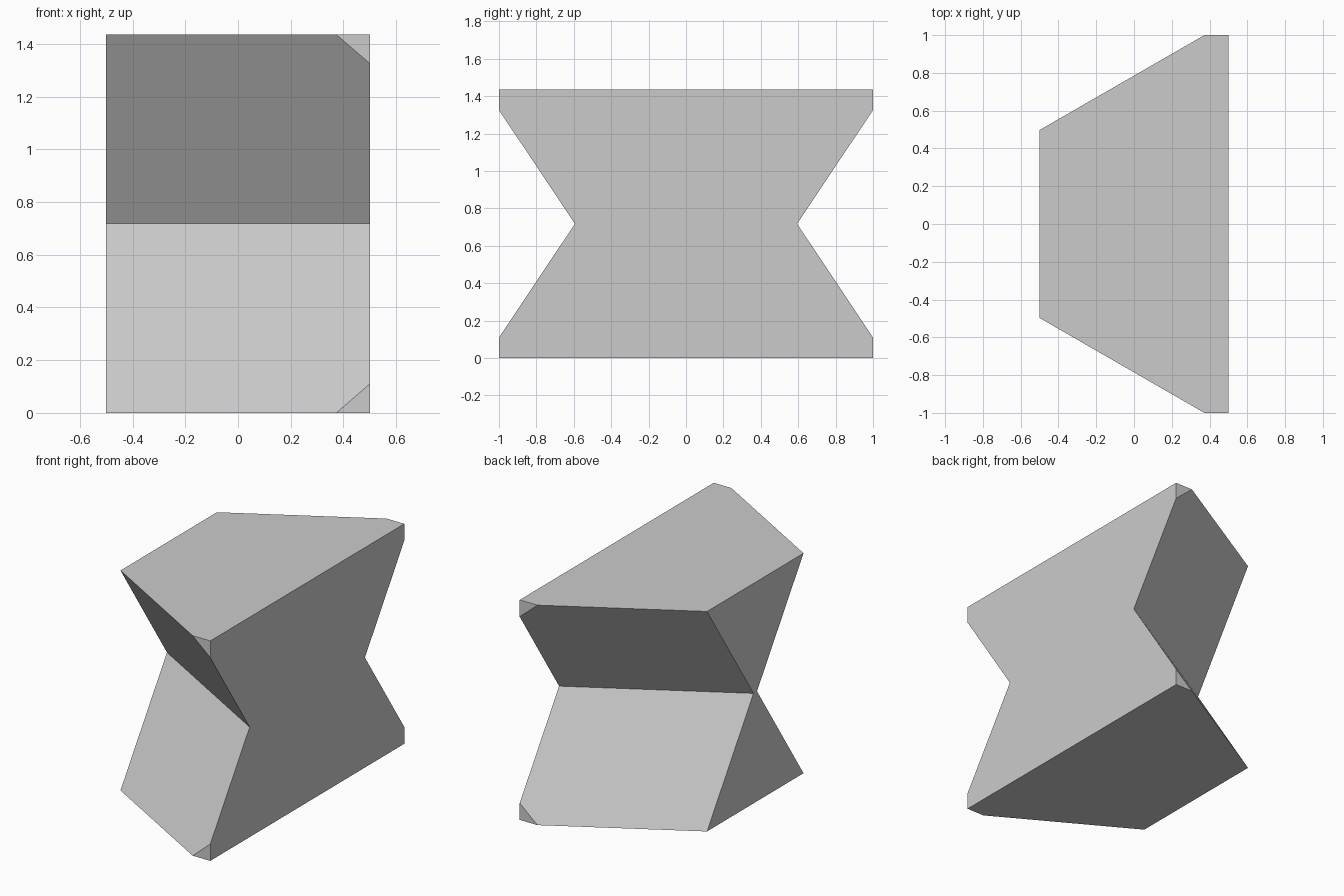
import bpy
import bmesh
from mathutils import Matrix, Vector

cube = bpy.data.objects.get("Cube")
if cube:
    bpy.data.objects.remove(cube, do_unlink=True)

HALF_HEIGHT = 0.7175   # from the waist to the top
WAIST = 0.594          # half depth of the waist on the wide side
TAPER = 0.576          # change of half depth along x
FLARE = 0.668          # change of half depth along z

# Plain grey material
grey = bpy.data.materials.new("plain grey")
grey.use_nodes = True
colour = (0.6, 0.6, 0.6, 1)
grey.diffuse_color = colour
grey.node_tree.nodes["Principled BSDF"].inputs["Base Color"].default_value = colour

# Upper half: a block standing on the waist plane
bm = bmesh.new()
bmesh.ops.create_cube(bm, size=1, matrix=Matrix.Translation((0, 0, HALF_HEIGHT / 2))
                      @ Matrix.Diagonal((1, 2, HALF_HEIGHT, 1)))

# Slanted cuts on the front and back, leaving small corner flats
for side in (-1, 1):
    cut = bmesh.ops.bisect_plane(
        bm, geom=bm.verts[:] + bm.edges[:] + bm.faces[:],
        plane_co=Vector((0.5, side * WAIST, 0)),
        plane_no=Vector((-TAPER, side, -FLARE)), clear_outer=True)
    rim = [e for e in cut["geom_cut"] if isinstance(e, bmesh.types.BMEdge)]
    bmesh.ops.contextual_create(bm, geom=rim)

# Open the waist so that the mirrored halves join cleanly
floor = [f for f in bm.faces if all(abs(v.co.z) < 1e-4 for v in f.verts)]
bmesh.ops.delete(bm, geom=floor, context="FACES")
bmesh.ops.recalc_face_normals(bm, faces=bm.faces[:])
top = max(bm.faces, key=lambda f: f.calc_center_median().z)
if top.normal.z < 0:
    bmesh.ops.reverse_faces(bm, faces=bm.faces[:])

mesh = bpy.data.meshes.new("waisted_block")
bm.to_mesh(mesh)
bm.free()
mesh.materials.append(grey)

block = bpy.data.objects.new("waisted_block", mesh)
block.location.z = HALF_HEIGHT
bpy.context.collection.objects.link(block)

# Lower half
mirror = block.modifiers.new("lower_half", "MIRROR")
mirror.use_axis = (False, False, True)
mirror.use_clip = True
